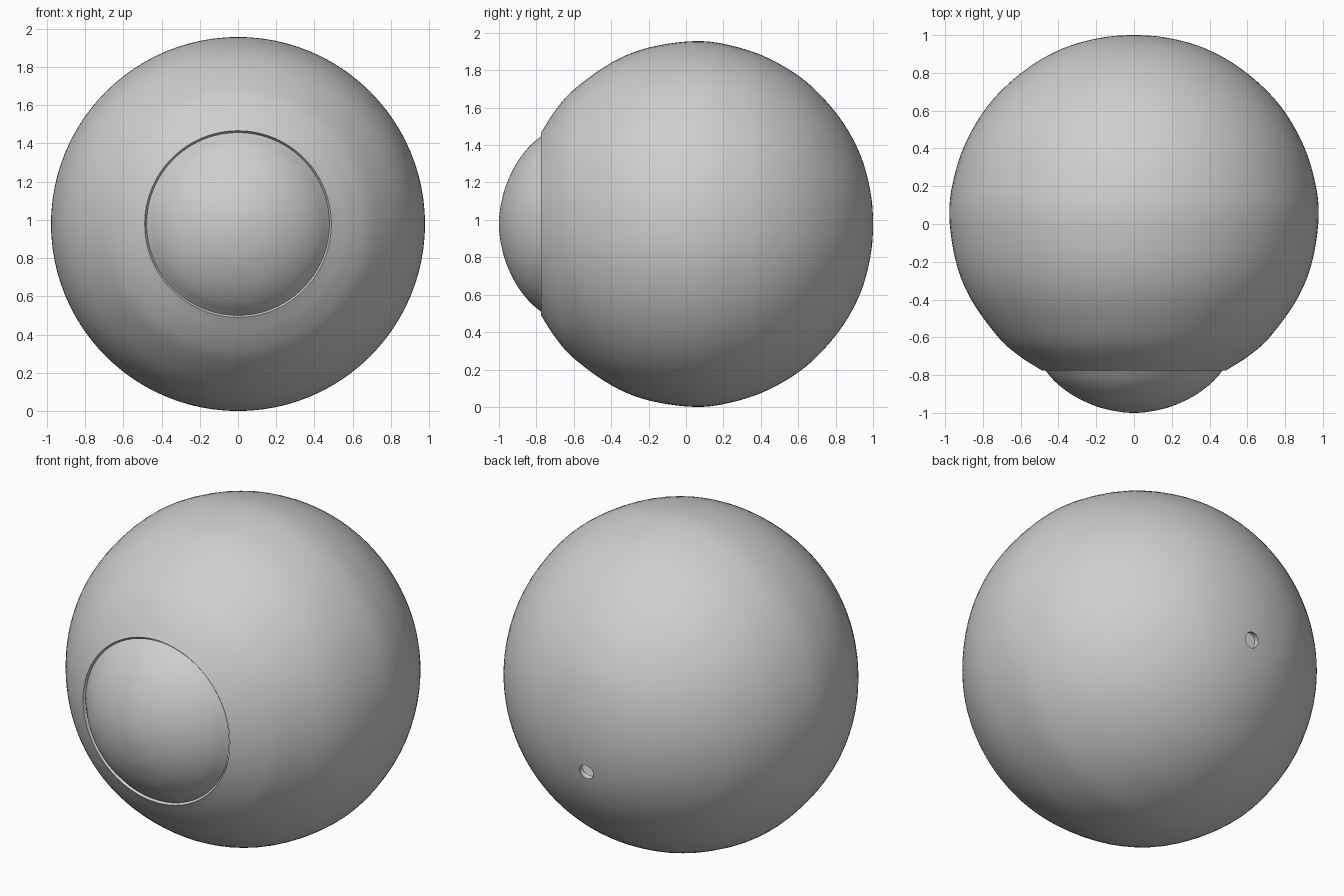
import bpy, bmesh, math
from mathutils import Vector, Matrix

if "Cube" in bpy.data.objects:
    bpy.data.objects.remove(bpy.data.objects["Cube"])

CENTRE_Z = 0.978

mat = bpy.data.materials.new("plain grey")
mat.diffuse_color = (0.62, 0.62, 0.62, 1)
mat.use_nodes = True
mat.node_tree.nodes["Principled BSDF"].inputs["Base Color"].default_value = mat.diffuse_color


def smooth_profile(pts, n=5):
    """Catmull-Rom samples through (y, radius) points."""
    out = []
    p = [Vector(q) for q in pts]
    p = [2 * p[0] - p[1]] + p + [Vector((p[-2].x, -p[-2].y))]
    for i in range(1, len(p) - 2):
        a, b, c, d = p[i - 1:i + 3]
        for k in range(n):
            t = k / n
            out.append(0.5 * (2 * b + (c - a) * t + (2 * a - 5 * b + 4 * c - d) * t * t
                              + (3 * b - a - 3 * c + d) * t ** 3))
    out.append(p[-2])
    return out


def lathe(name, pts, wall, steps=96):
    """Spin a profile round the y axis into a thin shell."""
    bm = bmesh.new()
    verts = [bm.verts.new((max(r, 0), y, 0)) for y, r in smooth_profile(pts)]
    edges = [bm.edges.new(e) for e in zip(verts, verts[1:])]
    bmesh.ops.spin(bm, geom=verts + edges, cent=(0, 0, 0), axis=(0, 1, 0),
                   angle=2 * math.pi, steps=steps)
    bmesh.ops.remove_doubles(bm, verts=bm.verts[:], dist=1e-4)
    bmesh.ops.recalc_face_normals(bm, faces=bm.faces[:])
    # make sure the normals point outward
    if sum(f.normal.dot(f.calc_center_median() - Vector((0, 0.1, 0))) for f in bm.faces) < 0:
        bmesh.ops.reverse_faces(bm, faces=bm.faces[:])
    me = bpy.data.meshes.new(name)
    bm.to_mesh(me)
    bm.free()
    me.materials.append(mat)
    ob = bpy.data.objects.new(name, me)
    ob.location.z = CENTRE_Z
    bpy.context.collection.objects.link(ob)
    sol = ob.modifiers.new("wall", 'SOLIDIFY')
    sol.thickness = wall
    sol.offset = -1
    return ob


# main globe, open at the front
globe = lathe("globe", [(-0.775, 0.488), (-0.70, 0.605), (-0.6, 0.718), (-0.4, 0.862),
                        (-0.2, 0.943), (0.05, 0.978), (0.25, 0.952), (0.45, 0.882),
                        (0.65, 0.755), (0.82, 0.57), (0.93, 0.375), (0.985, 0.18),
                        (1.0, 0)], 0.03)

# bulging front window, set just inside the globe's rim
cornea = lathe("front_dome", [(-0.765, 0.478), (-0.84, 0.412), (-0.91, 0.318),
                              (-0.965, 0.2), (-0.992, 0.09), (-1.0, 0)], 0.015)

# small round opening low on the back
axis = Vector((-0.02, 0.965, -0.22)).normalized()
bm = bmesh.new()
bmesh.ops.create_cone(bm, cap_ends=True, segments=24, radius1=0.045, radius2=0.045, depth=0.4,
                      matrix=Matrix.Translation(axis + Vector((0, 0, CENTRE_Z)))
                      @ axis.to_track_quat('Z', 'Y').to_matrix().to_4x4())
cut_mesh = bpy.data.meshes.new("opening_cutter")
bm.to_mesh(cut_mesh)
bm.free()
cut_mesh.materials.append(mat)
cutter = bpy.data.objects.new("opening_cutter", cut_mesh)
cutter.hide_render = True
bpy.context.collection.objects.link(cutter)
boo = globe.modifiers.new("opening", 'BOOLEAN')
boo.operation = 'DIFFERENCE'
boo.solver = 'EXACT'
boo.object = cutter

# bake modifiers, drop the cutter, smooth the shells
bpy.context.view_layer.update()
deps = bpy.context.evaluated_depsgraph_get()
for ob in (globe, cornea):
    baked = bpy.data.meshes.new_from_object(ob.evaluated_get(deps))
    ob.modifiers.clear()
    ob.data = baked
bpy.data.objects.remove(cutter)
for ob in (globe, cornea):
    bpy.ops.object.select_all(action='DESELECT')
    ob.select_set(True)
    bpy.context.view_layer.objects.active = ob
    bpy.ops.object.shade_smooth_by_angle(angle=math.radians(35))
